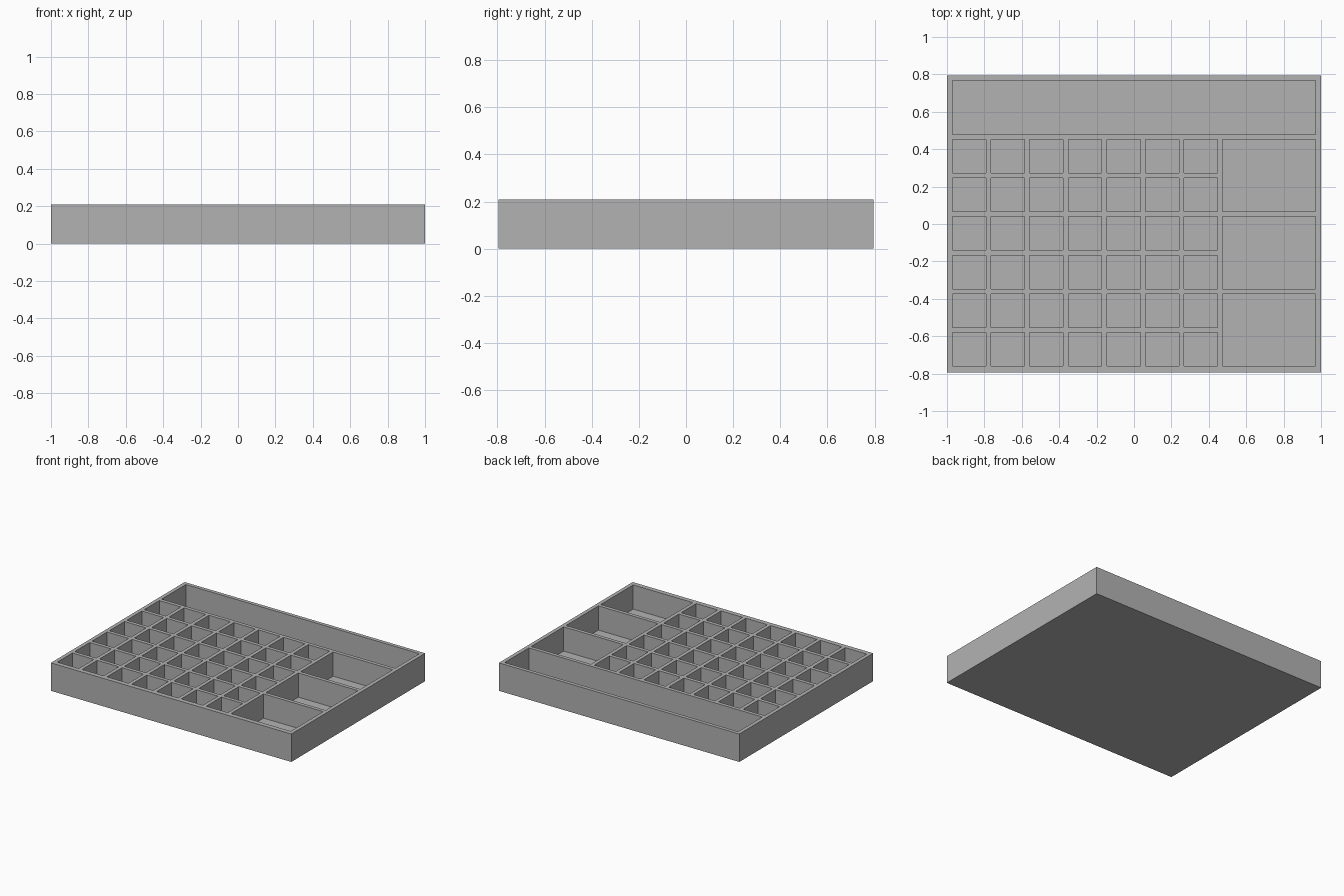
import bpy
import bmesh
from mathutils import Matrix

default = bpy.data.objects.get("Cube")
if default:
    bpy.data.objects.remove(default, do_unlink=True)

# Main sizes
HALF_X, HALF_Y, HEIGHT = 1.0, 0.795, 0.21
FLOOR = 0.028
CELL, PITCH = 0.179, 0.2065
LEFT, RIGHT = -0.971, 0.971
CELLS_TOP = 0.452
COLUMNS, ROWS = 7, 6

grey = bpy.data.materials.new("plain grey")
grey.use_nodes = True
colour = (0.45, 0.45, 0.45, 1)
grey.diffuse_color = colour
grey.node_tree.nodes["Principled BSDF"].inputs["Base Color"].default_value = colour


def add_box(bm, x0, x1, y0, y1, z0, z1):
    size = Matrix.Diagonal((x1 - x0, y1 - y0, z1 - z0, 1))
    place = Matrix.Translation(((x0 + x1) / 2, (y0 + y1) / 2, (z0 + z1) / 2))
    bmesh.ops.create_cube(bm, size=1, matrix=place @ size)


def make_object(name, boxes):
    bm = bmesh.new()
    for box in boxes:
        add_box(bm, *box)
    mesh = bpy.data.meshes.new(name)
    bm.to_mesh(mesh)
    bm.free()
    mesh.materials.append(grey)
    obj = bpy.data.objects.new(name, mesh)
    bpy.context.collection.objects.link(obj)
    return obj


def pocket(x0, x1, y0, y1):
    return (x0, x1, y0, y1, FLOOR, HEIGHT + 0.1)


# Long compartment along the back
pockets = [pocket(LEFT, RIGHT, CELLS_TOP + PITCH - CELL, 0.767)]

# Grid of small square compartments
for row in range(ROWS):
    top = CELLS_TOP - row * PITCH
    for col in range(COLUMNS):
        x = LEFT + col * PITCH
        pockets.append(pocket(x, x + CELL, top - CELL, top))

# Three large bins on the left, each two rows deep
for pair in range(ROWS // 2):
    top = CELLS_TOP - 2 * pair * PITCH
    pockets.append(pocket(LEFT + COLUMNS * PITCH, RIGHT, top - PITCH - CELL, top))

# Tray body with every compartment cut out
tray = make_object("sorting_tray", [(-HALF_X, HALF_X, -HALF_Y, HALF_Y, 0, HEIGHT)])
cutter = make_object("compartment_cutter", pockets)
cutter.hide_render = True

cut = tray.modifiers.new("compartments", "BOOLEAN")
cut.operation = "DIFFERENCE"
cut.solver = "EXACT"
cut.object = cutter
bpy.context.view_layer.objects.active = tray
bpy.ops.object.modifier_apply(modifier=cut.name)
bpy.data.objects.remove(cutter, do_unlink=True)
